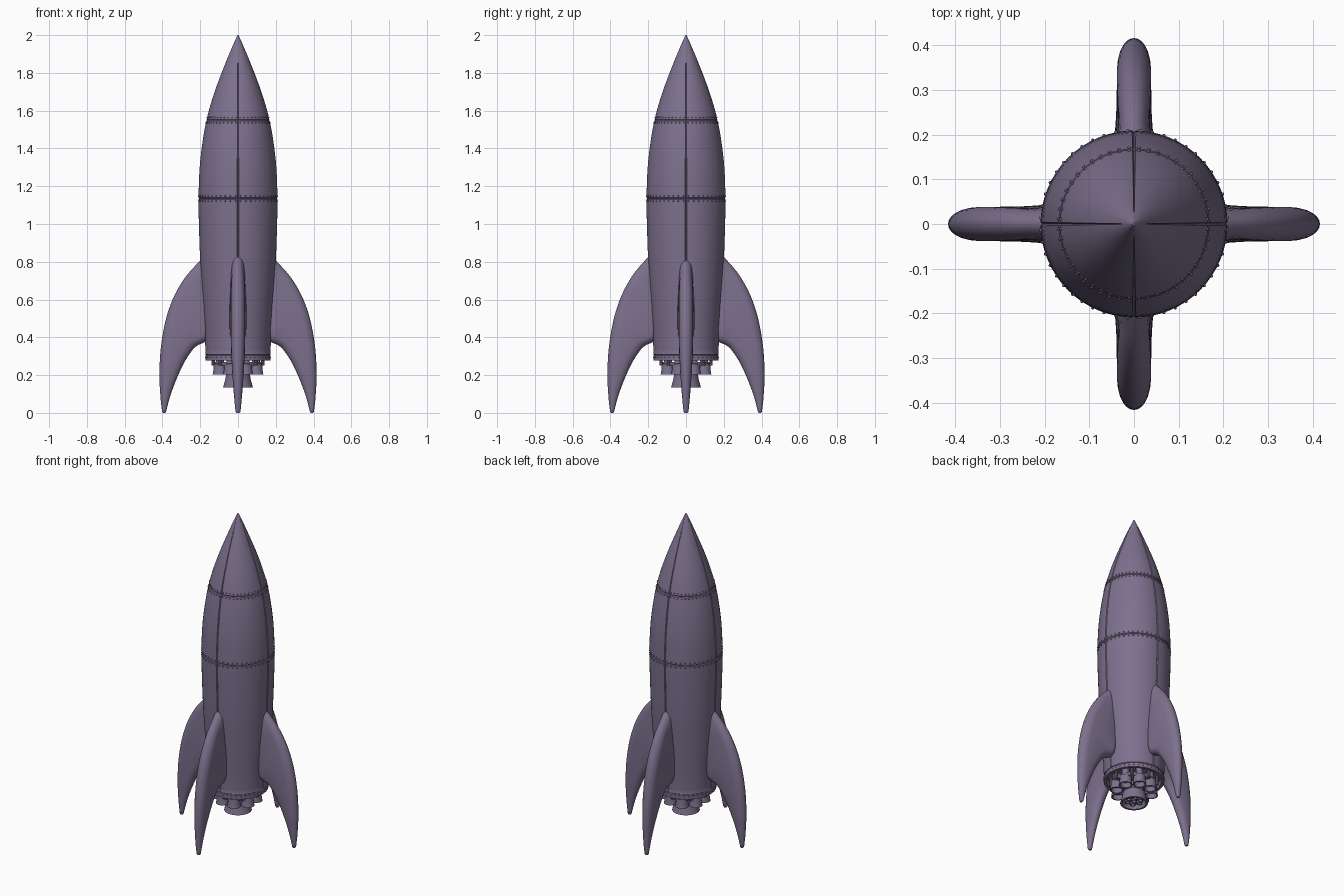
import bpy, bmesh, math
from mathutils import Vector, Matrix

if "Cube" in bpy.data.objects:
    bpy.data.objects.remove(bpy.data.objects["Cube"])

paint = bpy.data.materials.new("muted purple")
paint.diffuse_color = (0.205, 0.165, 0.27, 1)
paint.use_nodes = True
paint.node_tree.nodes["Principled BSDF"].inputs["Base Color"].default_value = paint.diffuse_color


def finish(name, bm, angle=30):
    bmesh.ops.remove_doubles(bm, verts=bm.verts, dist=1e-5)
    bmesh.ops.recalc_face_normals(bm, faces=bm.faces)
    me = bpy.data.meshes.new(name)
    bm.to_mesh(me)
    bm.free()
    me.materials.append(paint)
    ob = bpy.data.objects.new(name, me)
    bpy.context.collection.objects.link(ob)
    bpy.ops.object.select_all(action='DESELECT')
    ob.select_set(True)
    bpy.context.view_layer.objects.active = ob
    bpy.ops.object.shade_smooth_by_angle(angle=math.radians(angle))
    return ob


def skin(bm, rings, cap=False):
    """Joins closed rings of points with quads."""
    vs = [[bm.verts.new(p) for p in ring] for ring in rings]
    n = len(vs[0])
    for a, b in zip(vs, vs[1:]):
        for i in range(n):
            j = (i + 1) % n
            bm.faces.new((a[i], a[j], b[j], b[i]))
    if cap:
        bm.faces.new(vs[0])
        bm.faces.new(vs[-1])


def spline(pts, steps):
    """Catmull-Rom curve through 2D points."""
    p = [Vector(q) for q in pts]
    p = [2 * p[0] - p[1]] + p + [2 * p[-1] - p[-2]]
    out = []
    for i in range(1, len(p) - 2):
        a, b, c, d = p[i - 1:i + 3]
        for k in range(steps):
            t = k / steps
            out.append(0.5 * (2 * b + (c - a) * t + (2 * a - 5 * b + 4 * c - d) * t * t
                              + (3 * b - a - 3 * c + d) * t ** 3))
    return out + [p[-2]]


def lathe(bm, profile, n, x=0, y=0):
    skin(bm, [[(x + r * math.cos(2 * math.pi * i / n), y + r * math.sin(2 * math.pi * i / n), z)
               for i in range(n)] for r, z in profile])


# Hull curve: radius, height
hull = spline([(0.172, 0.31), (0.176, 0.42), (0.188, 0.6), (0.2, 0.8), (0.207, 1.0),
               (0.209, 1.135), (0.203, 1.3), (0.187, 1.44), (0.167, 1.55), (0.14, 1.65),
               (0.106, 1.75), (0.067, 1.85), (0.034, 1.93), (0.003, 2.0)], 4)


def hull_r(z):
    for a, b in zip(hull, hull[1:]):
        if a.y <= z <= b.y:
            return a.x + (b.x - a.x) * (z - a.y) / (b.y - a.y)
    return 0.172


# Hull with ring seams and four lengthwise seams
SEAMS = (1.135, 1.55)
G = 0.0045
profile = [(0, 0.305), (0.15, 0.305), (0.156, 0.278), (0.173, 0.278), (0.173, 0.303),
           (0.169, 0.306), (0.1725, 0.309)]
rows = [(p.x, p.y) for p in hull if all(abs(p.y - s) > 0.008 for s in SEAMS)]
for s in SEAMS:
    rows += [(hull_r(s - G), s - G), (hull_r(s) - G, s), (hull_r(s + G), s + G)]
profile += sorted(rows, key=lambda q: q[1])
profile.append((0, 2.0))
columns = []
for q in range(4):
    base = q * math.pi / 2
    columns += [(base - 0.02, 0), (base, 1), (base + 0.02, 0)]
    columns += [(base + k * math.pi / 32, 0) for k in range(1, 16)]
bm = bmesh.new()
rings = []
for r, z in profile:
    ring = []
    for a, seam in columns:
        rr = r - (min(G, 0.15 * r) if seam and z > 0.32 else 0)
        ring.append((rr * math.cos(a), rr * math.sin(a), z))
    rings.append(ring)
skin(bm, rings)
finish("hull", bm)

# Rivets beside the ring seams
bm = bmesh.new()
for z, count in [(s + d, 48) for s in SEAMS for d in (-0.014, 0.014)] + [(0.293, 40)]:
    for i in range(count):
        a = 2 * math.pi * (i + 0.5) / count
        r = hull_r(z)
        bmesh.ops.create_icosphere(bm, subdivisions=1, radius=0.004,
                                   matrix=Matrix.Translation((r * math.cos(a), r * math.sin(a), z)))
finish("rivets", bm, 60)

# Fins: paired trailing and leading edges, with half thickness
outer = spline([(0.402, 0.006), (0.411, 0.09), (0.416, 0.2), (0.411, 0.32), (0.396, 0.43),
                (0.372, 0.53), (0.335, 0.625), (0.285, 0.71), (0.235, 0.77), (0.18, 0.825)], 4)
inner = spline([(0.381, 0.006), (0.36, 0.085), (0.325, 0.18), (0.28, 0.275), (0.225, 0.35),
                (0.16, 0.388), (0.15, 0.48), (0.15, 0.6), (0.15, 0.7), (0.15, 0.8)], 4)
thick = spline([(0, 0.013), (1, 0.021), (2, 0.029), (3, 0.035), (4, 0.038),
                (5, 0.039), (6, 0.038), (7, 0.035), (8, 0.029), (9, 0.018)], 4)


def fin_ring(o, i, t, lift):
    ring = []
    mid, half = (o + i) / 2, (o - i) / 2
    edge = min(1.0, 1.4 * t / half.length)      # length of the rounded edge
    for k in range(28):
        a = 2 * math.pi * k / 28
        c = math.cos(a)
        u = math.copysign(1 - edge + edge * abs(c), c)
        if abs(c) < 1e-6:
            u = 0
        p = mid + half * u
        w = t * math.sin(a)
        near = p.x - hull_r(max(p.y, 0.32))     # flare where it meets the hull
        if p.y > 0.34 and near < 0.03:
            w *= 1 + 0.22 * min(1, (0.03 - near) / 0.03)
        z = p.y + lift * max(0, p.y - 0.4) / 0.42
        ring.append((p.x, w, z))
    return ring


for n, side in enumerate(("right", "back", "left", "front")):
    bm = bmesh.new()
    lift = 0.02 if n % 2 else 0
    rings = [fin_ring(o, i, t.y, lift) for o, i, t in zip(outer, inner, thick)]
    tip = Vector((0.391, 0, 0))
    rings.insert(0, [tip + (Vector(p) - tip) * 0.6 * Vector((1, 1, 0)).length / 1.414
                     - Vector((0, 0, p[2] * 0.6)) for p in rings[0]])
    skin(bm, rings, cap=True)
    bm.transform(Matrix.Rotation(n * math.pi / 2, 4, 'Z'))
    finish(side + "_fin", bm, 40)

# Ring of small nozzles, each with a feed pipe
bm = bmesh.new()
for k in range(8):
    a = 2 * math.pi * (k + 0.5) / 8
    x, y = 0.103 * math.cos(a), 0.103 * math.sin(a)
    lathe(bm, [(0, 0.306), (0.021, 0.306), (0.021, 0.262), (0.033, 0.258), (0.034, 0.235),
               (0.039, 0.203), (0.032, 0.203), (0.027, 0.232), (0, 0.236)], 20, x, y)
    b = a + math.pi / 8
    lathe(bm, [(0.009, 0.306), (0.009, 0.25), (0, 0.25)], 10,
          0.132 * math.cos(b), 0.132 * math.sin(b))
finish("outer_nozzles", bm)

# Plate that carries the nozzles
bm = bmesh.new()
lathe(bm, [(0, 0.27), (0.125, 0.27), (0.125, 0.25), (0, 0.25)], 48)
finish("nozzle_plate", bm)

# Central nozzle
bm = bmesh.new()
lathe(bm, [(0, 0.255), (0.056, 0.255), (0.056, 0.205), (0.064, 0.202), (0.066, 0.182),
           (0.079, 0.134), (0.068, 0.134), (0.059, 0.165), (0, 0.165)], 40)
finish("central_nozzle", bm)

# Small jets inside the central nozzle
bm = bmesh.new()
for k in range(7):
    a = 2 * math.pi * k / 6
    d = 0.039 if k < 6 else 0
    lathe(bm, [(0.014, 0.166), (0.016, 0.146), (0.011, 0.146), (0.009, 0.16), (0, 0.16)], 12,
          d * math.cos(a), d * math.sin(a))
finish("inner_jets", bm)
